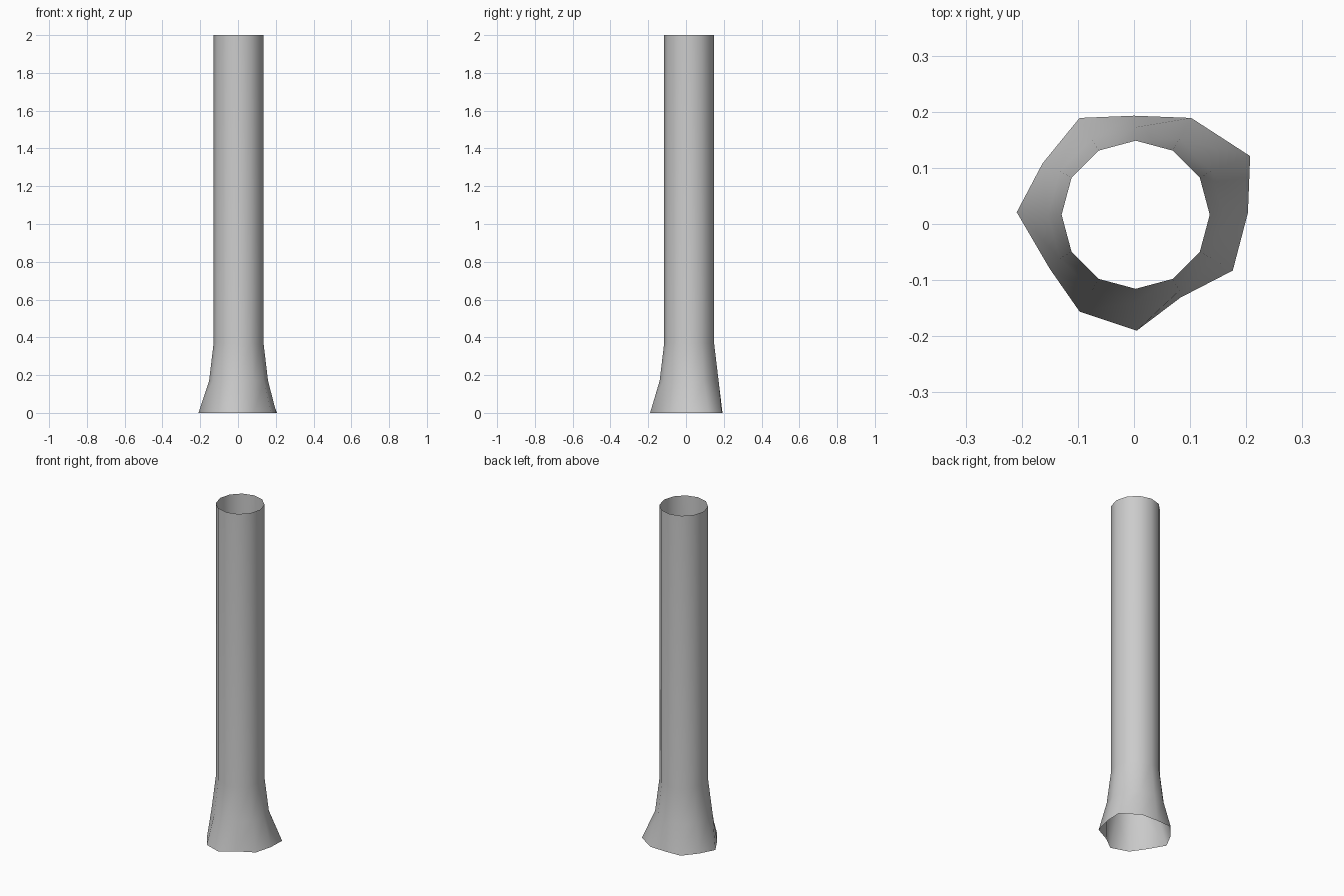
import bpy, bmesh, math

if "Cube" in bpy.data.objects:
    bpy.data.objects.remove(bpy.data.objects["Cube"])

CENTRE = (0.003, 0.0165)
SIDES = 12


def ring(bm, radius, z):
    pts = []
    for i in range(SIDES):
        a = 2 * math.pi * i / SIDES
        pts.append(bm.verts.new((CENTRE[0] + radius * math.sin(a),
                                 CENTRE[1] + radius * math.cos(a), z)))
    return pts


bm = bmesh.new()

# Irregular root flare at the ground, clockwise from the back
foot = [(0.0, 0.193), (0.102, 0.189), (0.207, 0.121), (0.203, 0.02),
        (0.176, -0.083), (0.083, -0.131), (0.005, -0.19), (-0.097, -0.156),
        (-0.15, -0.08), (-0.209, 0.021), (-0.163, 0.108), (-0.097, 0.189)]
rings = [[bm.verts.new((x, y, 0)) for x, y in foot]]

# Regular rings: flare, start of the straight shaft, open top
for radius, z in [(0.156, 0.17), (0.132, 0.37), (0.132, 2.0)]:
    rings.append(ring(bm, radius, z))

# Side walls, both ends left open
for low, high in zip(rings, rings[1:]):
    for i in range(SIDES):
        j = (i + 1) % SIDES
        bm.faces.new((low[j], low[i], high[i], high[j]))
for f in bm.faces:
    f.smooth = True

mesh = bpy.data.meshes.new("trunk")
bm.to_mesh(mesh)
bm.free()
trunk = bpy.data.objects.new("trunk", mesh)
bpy.context.collection.objects.link(trunk)
